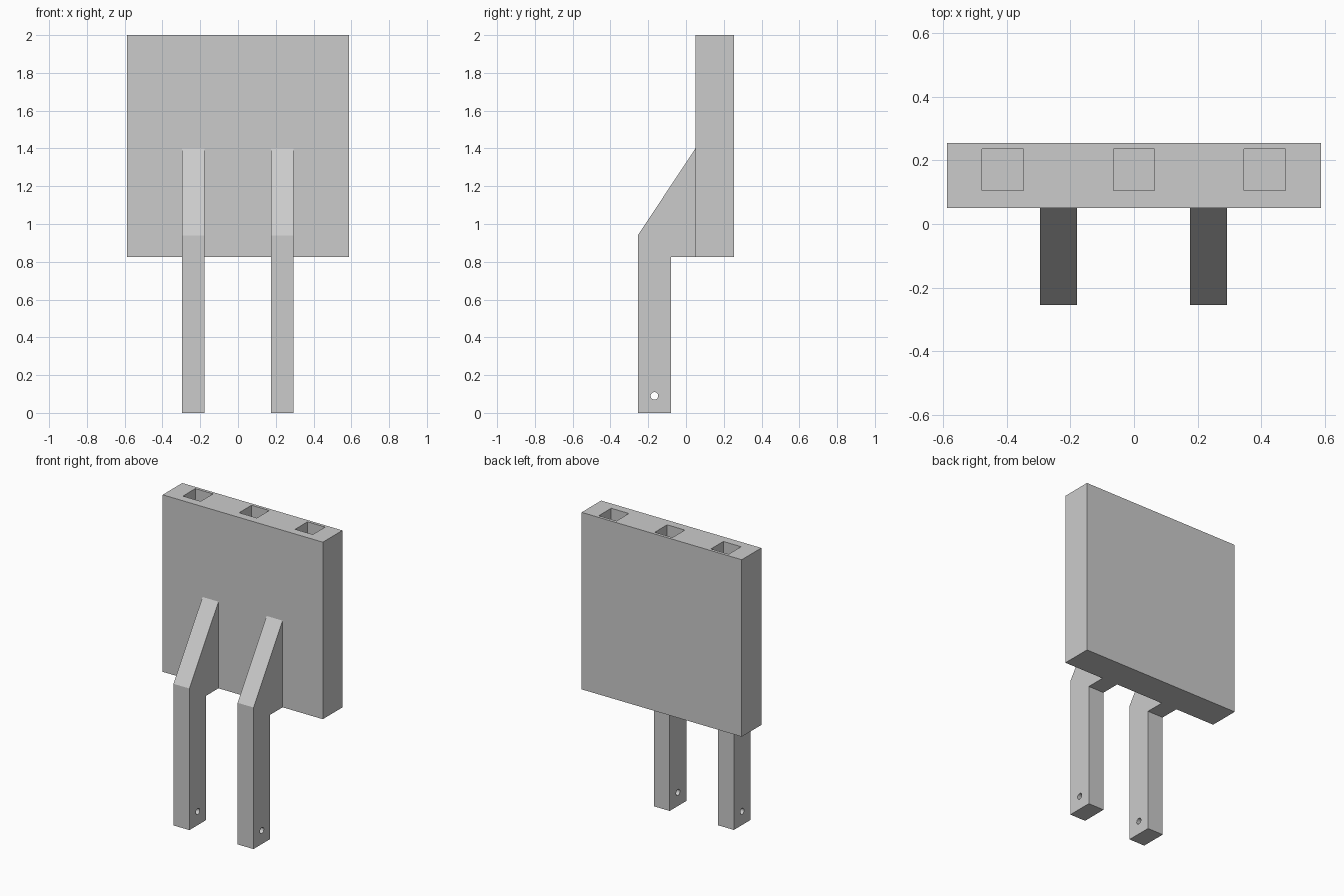
import bpy
import bmesh
from mathutils import Matrix, Vector

default = bpy.data.objects.get("Cube")
if default:
    bpy.data.objects.remove(default, do_unlink=True)

# Single grey material
grey = bpy.data.materials.new("light_grey")
grey.use_nodes = True
colour = (0.6, 0.6, 0.6, 1)
grey.diffuse_color = colour
grey.node_tree.nodes["Principled BSDF"].inputs["Base Color"].default_value = colour


def finish(bm, name):
    bmesh.ops.recalc_face_normals(bm, faces=bm.faces)
    mesh = bpy.data.meshes.new(name)
    bm.to_mesh(mesh)
    bm.free()
    mesh.materials.append(grey)
    obj = bpy.data.objects.new(name, mesh)
    bpy.context.collection.objects.link(obj)
    return obj


def add_box(bm, low, high):
    low, high = Vector(low), Vector(high)
    matrix = Matrix.Translation((low + high) / 2) @ Matrix.Diagonal((*(high - low), 1))
    bmesh.ops.create_cube(bm, size=1, matrix=matrix)


def cut(target, cutter):
    cutter.hide_render = True
    cutter.hide_viewport = True
    cutter.hide_set(True)
    mod = target.modifiers.new("cut", "BOOLEAN")
    mod.operation = "DIFFERENCE"
    mod.solver = "EXACT"
    mod.object = cutter
    # Bake the cut, then drop the helper
    mesh = bpy.data.meshes.new_from_object(
        target.evaluated_get(bpy.context.evaluated_depsgraph_get()))
    target.modifiers.clear()
    target.data = mesh
    bpy.data.objects.remove(cutter, do_unlink=True)


# Back panel with three square sockets in its top edge
bm = bmesh.new()
add_box(bm, (-0.588, 0.05, 0.825), (0.588, 0.255, 2))
panel = finish(bm, "panel")

bm = bmesh.new()
for x in (-0.413, 0, 0.411):
    add_box(bm, (x - 0.065, 0.105, 1.0), (x + 0.065, 0.235, 2.1))
cut(panel, finish(bm, "socket_cutter"))

# Bracket legs: side profile (y, z) extruded along x, with a pin hole
PROFILE = [(-0.255, 0), (-0.08, 0), (-0.08, 0.825),
           (0.05, 0.825), (0.05, 1.4), (-0.255, 0.94)]
WIDTH = 0.117


def make_leg(name, x):
    bm = bmesh.new()
    face = bm.faces.new([bm.verts.new((x - WIDTH / 2, y, z)) for y, z in PROFILE])
    side = bmesh.ops.extrude_face_region(bm, geom=[face])
    verts = [v for v in side["geom"] if isinstance(v, bmesh.types.BMVert)]
    bmesh.ops.translate(bm, verts=verts, vec=(WIDTH, 0, 0))
    leg = finish(bm, name)

    bm = bmesh.new()
    matrix = Matrix.Translation((x, -0.167, 0.09)) @ Matrix.Rotation(1.5708, 4, "Y")
    bmesh.ops.create_cone(bm, cap_ends=True, segments=32, radius1=0.02,
                          radius2=0.02, depth=WIDTH * 2, matrix=matrix)
    cut(leg, finish(bm, "pin_hole_cutter"))


make_leg("right_leg", -0.237)
make_leg("left_leg", 0.234)
